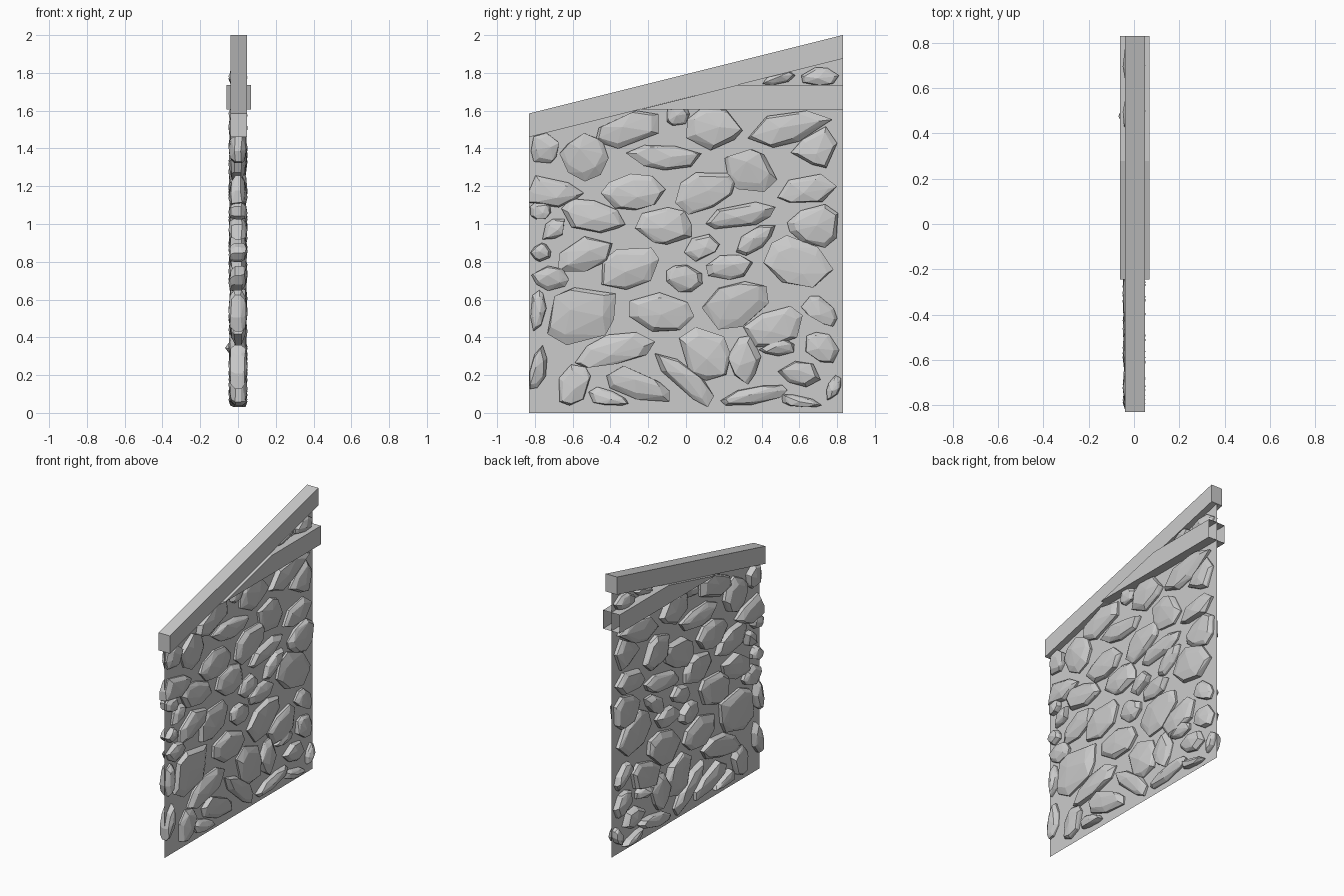
import bpy
import bmesh
import math
import random
from mathutils import Vector

random.seed(7)
cube = bpy.data.objects.get("Cube")
if cube:
    bpy.data.objects.remove(cube)

HALF = 0.83       # half the wall length
MIDDLE = 0.004    # centre plane of the timbers


def make_material(name, color):
    mat = bpy.data.materials.new(name)
    mat.use_nodes = True
    mat.diffuse_color = color
    mat.node_tree.nodes["Principled BSDF"].inputs["Base Color"].default_value = color
    return mat


GREY = make_material("plain_grey", (0.6, 0.6, 0.6, 1))


def finish(bm, name):
    bmesh.ops.recalc_face_normals(bm, faces=bm.faces[:])
    mesh = bpy.data.meshes.new(name)
    bm.to_mesh(mesh)
    bm.free()
    mesh.materials.append(GREY)
    obj = bpy.data.objects.new(name, mesh)
    bpy.context.scene.collection.objects.link(obj)
    return obj


def underside(y):
    """Height of the sloping beam's lower face."""
    return 1.46 + 0.25 * (y + HALF)


def side_profile(name, points, half_width=0, open_end=False):
    """Side outline (y, z) widened along x; a zero width leaves a sheet."""
    bm = bmesh.new()
    face = bm.faces.new([bm.verts.new((MIDDLE - half_width, y, z)) for y, z in points])
    if half_width:
        out = bmesh.ops.extrude_face_region(bm, geom=[face], use_keep_orig=True)
        moved = [v for v in out["geom"] if isinstance(v, bmesh.types.BMVert)]
        bmesh.ops.translate(bm, verts=moved, vec=(2 * half_width, 0, 0))
    if open_end:
        ends = [f for f in bm.faces if all(v.co.y > HALF - 0.001 for v in f.verts)]
        bmesh.ops.delete(bm, geom=ends, context="FACES")
    return finish(bm, name)


def stone(bm, y, z, length, height, tilt, taper=0, proud=0.0):
    """Faceted stone through the wall; sizes in hundredths, taper in tenths."""
    count = random.choice((6, 7, 7, 8))
    turn = random.random()
    outline = []
    for i in range(count):
        a = math.tau * (i + turn + random.uniform(-0.25, 0.25)) / count
        r = random.uniform(0.88, 1.12)
        outline.append(Vector((r * math.cos(a), r * math.sin(a))))
    # fit the outline to the wanted box, then narrow one end
    for axis, size in ((0, length / 100), (1, height / 100)):
        low = min(p[axis] for p in outline)
        high = max(p[axis] for p in outline)
        for p in outline:
            p[axis] = ((p[axis] - low) / (high - low) - 0.5) * size
    for p in outline:
        p.y *= 1 - taper / 10 * p.x / (length / 200)

    c, s = math.cos(math.radians(tilt)), math.sin(math.radians(tilt))
    verts = []

    def add(x, p):
        py = y / 100 + p.x * c - p.y * s
        pz = z / 100 + p.x * s + p.y * c
        py = max(-HALF, min(HALF, py))
        pz = max(0.03, min(underside(py), pz))
        verts.append(bm.verts.new((x, py, pz)))

    for side in (-1, 1):
        shift = Vector((random.uniform(-0.06, 0.06) * length / 100,
                        random.uniform(-0.1, 0.1) * height / 100))
        for p in outline:
            add(side * random.uniform(0.012, 0.024), p)
            add(side * random.uniform(0.032, 0.044), p * random.uniform(0.72, 0.86) + shift)
        add(side * 0.05 - (proud if side < 0 else 0), shift * 2)
    out = bmesh.ops.convex_hull(bm, input=verts)
    spare = {g for g in out["geom_interior"] + out["geom_unused"]
             if isinstance(g, bmesh.types.BMVert)}
    bmesh.ops.delete(bm, geom=list(spare), context="VERTS")


# thin mortar sheet and the two timbers
side_profile("mortar_sheet", [(-HALF, 0), (HALF, 0), (HALF, underside(HALF)),
                              (-HALF, underside(-HALF))])
side_profile("sloping_beam", [(-HALF, underside(-HALF)), (HALF, underside(HALF)),
                              (HALF, 2), (-HALF, underside(-HALF) + 0.125)], 0.044)
side_profile("level_beam", [(-0.245, 1.606), (HALF, 1.606), (HALF, 1.737),
                            (0.278, 1.737)], 0.065, open_end=True)

# stones: y, z, length, height, tilt, taper
foot = [(-78, 24, 24, 9, 80), (-60, 15, 22, 16, 70), (-41, 8, 22, 8, -15, 4),
        (-25, 14, 36, 14, -20, 3), (-1, 19, 40, 12, -43), (10, 31, 30, 26, -60, 2),
        (31, 28, 26, 17, 90, -2), (36, 9, 36, 9, 10), (61, 6, 22, 6, -12, 3)]
low = [(60, 21, 23, 13, -5, -2), (78, 13, 14, 7, 70, -3), (72, 35, 20, 15, -40),
       (-38, 34, 44, 16, 14), (-78, 54, 22, 8, 85), (-55, 52, 42, 30, 25),
       (-13, 53, 35, 21, -8), (27, 57, 36, 23, 20, 2), (47, 45, 32, 18, 15),
       (72, 54, 20, 12, -45, 3)]
belt = [(-72, 71, 20, 13, -10), (-30, 77, 33, 22, 15), (-1, 71, 20, 15, -15),
        (23, 77, 25, 13, 2), (60, 79, 36, 24, -20, 1), (-54, 84, 32, 18, 15),
        (-77, 85, 11, 10, 0), (8, 88, 19, 12, 25), (37, 92, 25, 11, 35),
        (-70, 97, 16, 10, 40)]
middle = [(-49, 104, 35, 16, -15, 2), (-12, 99, 30, 20, 0, 1), (29, 104, 38, 13, 12, 2),
          (67, 99, 27, 20, 0, -3), (-77, 107, 11, 9, 0), (-69, 116, 30, 15, -3, 4),
          (-28, 117, 34, 19, -5), (10, 118, 34, 20, 15, 1), (64, 118, 32, 14, 8, -1)]
upper = [(-12, 135, 40, 13, -3), (34, 128, 30, 22, -20, 1), (-54, 135, 26, 25, 0),
         (-75, 140, 17, 15, 70), (-31, 150, 36, 17, 15), (15, 150, 30, 22, 0),
         (55, 151, 46, 17, 12), (68, 139, 25, 18, 10, -4), (-4, 157, 12, 10, 0),
         (49, 177, 18, 6, 15), (71, 178, 20, 10, 0)]

courses = {"foot": foot, "low": low, "belt": belt, "middle": middle, "upper": upper}
for name, rows in courses.items():
    bm = bmesh.new()
    for row in rows:
        stone(bm, *row)
    finish(bm, name + "_stones")

# one stone stands further out on the right-hand face
bm = bmesh.new()
stone(bm, 48, 34, 19, 8, 5, -2, proud=0.019)
finish(bm, "proud_stone")
